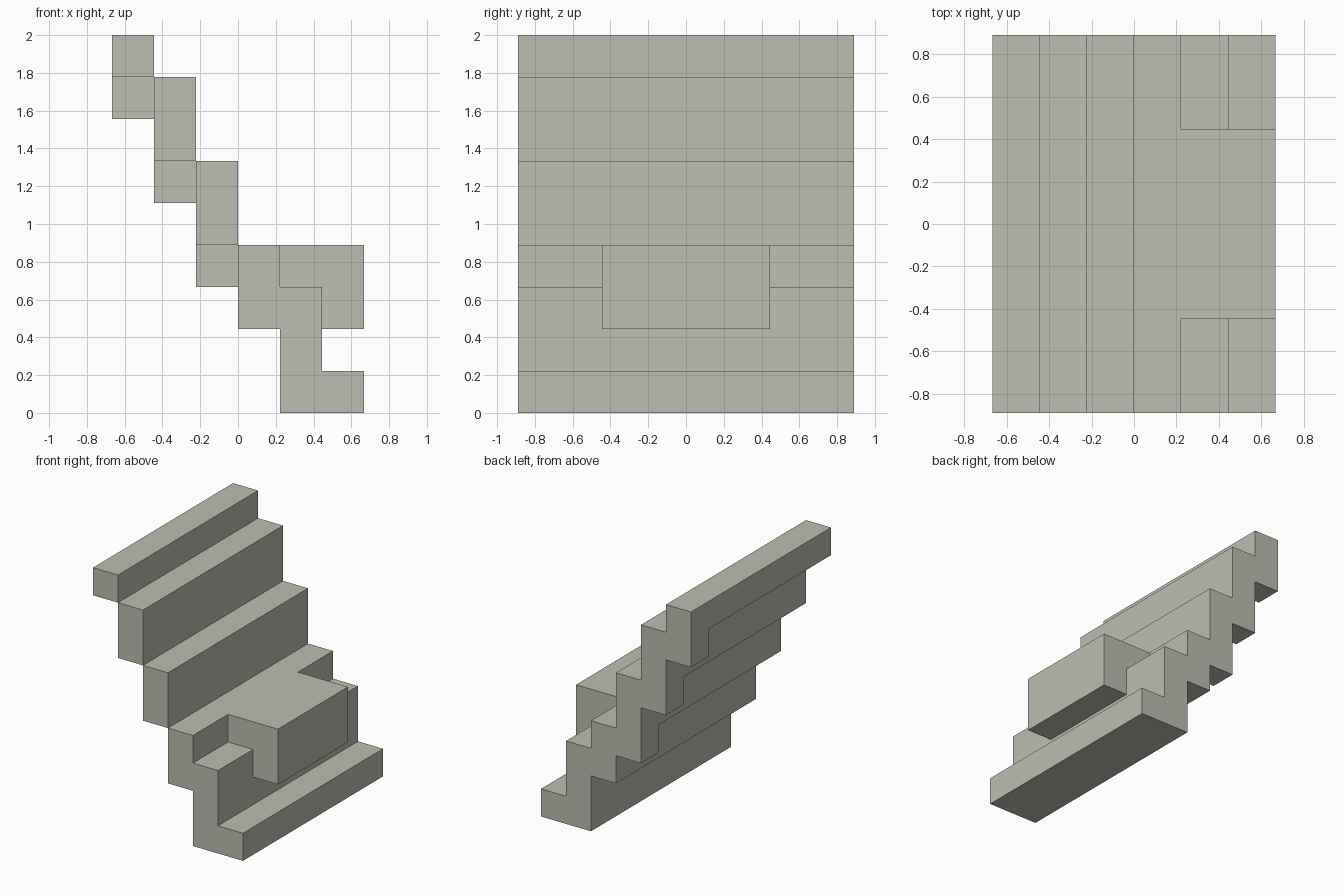
import bpy, bmesh

if "Cube" in bpy.data.objects:
    bpy.data.objects.remove(bpy.data.objects["Cube"])

U = 2 / 9  # the whole staircase sits on a grid of this unit

stone = bpy.data.materials.new("warm_grey_stone")
stone.diffuse_color = (0.51, 0.51, 0.445, 1)
stone.use_nodes = True
stone.node_tree.nodes["Principled BSDF"].inputs["Base Color"].default_value = stone.diffuse_color


def extrude_profile(name, profile, y0, y1):
    """Extrude an x/z outline (grid units) from y0 to y1."""
    bm = bmesh.new()
    face = bm.faces.new([bm.verts.new((x * U, y0 * U, z * U)) for x, z in profile])
    new = bmesh.ops.extrude_face_region(bm, geom=[face])["geom"]
    bmesh.ops.translate(bm, vec=(0, (y1 - y0) * U, 0),
                        verts=[v for v in new if isinstance(v, bmesh.types.BMVert)])
    bmesh.ops.recalc_face_normals(bm, faces=bm.faces)
    mesh = bpy.data.meshes.new(name)
    bm.to_mesh(mesh)
    bm.free()
    mesh.materials.append(stone)
    obj = bpy.data.objects.new(name, mesh)
    bpy.context.collection.objects.link(obj)
    return obj


def rect(x0, x1, z0, z1):
    return [(x0, z0), (x1, z0), (x1, z1), (x0, z1)]


# Bottom flight: stepped base that reaches the ground
extrude_profile("lower_steps", [(0, 2), (1, 2), (1, 0), (3, 0), (3, 1),
                                (2, 1), (2, 3), (1, 3), (1, 4), (0, 4)], -4, 4)

# Landing block jutting out over the lower steps
extrude_profile("landing_block", [(1, 3), (2, 3), (2, 2), (3, 2), (3, 4), (1, 4)], -2, 2)

# Upper steps, each with a support block below it at the back end
for i, (x, bottom, top) in enumerate([(-1, 4, 6), (-2, 6, 8), (-3, 8, 9)], 1):
    extrude_profile(f"upper_step_{i}", rect(x, x + 1, bottom, top), -4, 4)
    extrude_profile(f"step_support_{i}", rect(x, x + 1, bottom - 1, bottom), 3, 4)
